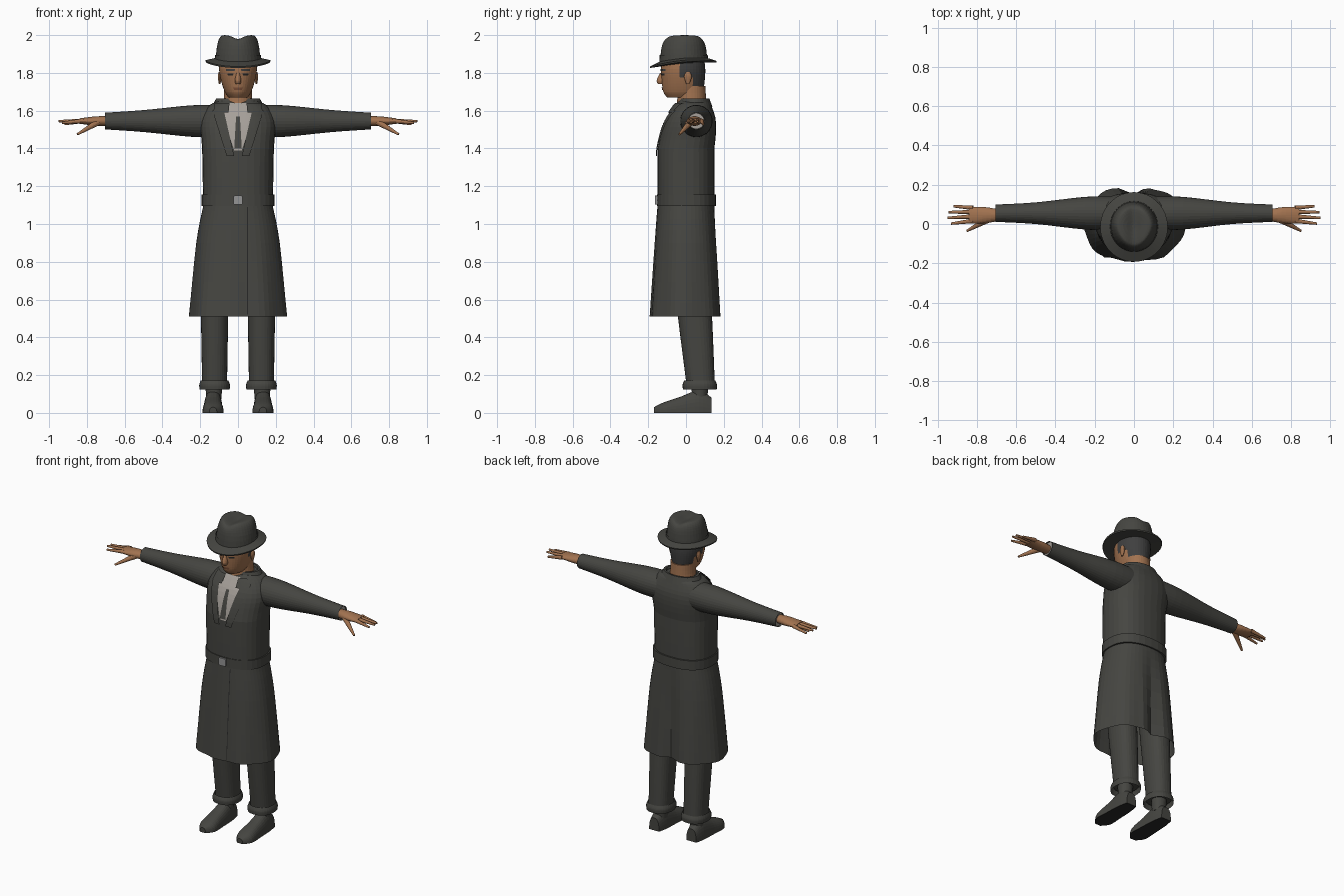
import bpy, bmesh, math
from mathutils import Vector
from mathutils.bvhtree import BVHTree
from mathutils.geometry import interpolate_bezier

cube = bpy.data.objects.get("Cube")
if cube:
    bpy.data.objects.remove(cube)


def material(name, *rgb):
    mat = bpy.data.materials.new(name)
    mat.use_nodes = True
    color = (*rgb, 1)
    mat.diffuse_color = color
    mat.node_tree.nodes["Principled BSDF"].inputs["Base Color"].default_value = color
    return mat


COAT = material("charcoal cloth", .06, .06, .053)
SEAM = material("dark seam", .02, .02, .02)
SKIN = material("tan skin", .36, .17, .08)
LIPS = material("brown lips", .2, .08, .04)
HAIR = material("dark hair", .05, .05, .05)
SHIRT = material("pale grey shirt", .38, .35, .32)
METAL = material("grey metal", .3, .3, .3)
made = []


def finish(name, bm, mats, mirror=False):
    """Turn a bmesh into an object, mirrored left to right if asked."""
    mesh = bpy.data.meshes.new(name)
    bm.to_mesh(mesh)
    bm.free()
    for mat in mats:
        mesh.materials.append(mat)
    part = bpy.data.objects.new(name, mesh)
    bpy.context.collection.objects.link(part)
    if mirror:
        part.modifiers.new("Mirror", "MIRROR")
    made.append(part)
    return part


def smooth_path(keys, steps):
    """Round off a list of (position, radius, radius) keys with bezier spans."""
    path = []
    last = len(keys) - 1
    for i in range(last):
        start, end = keys[i], keys[i + 1]
        before, after = keys[max(i - 1, 0)], keys[min(i + 2, last)]
        span = interpolate_bezier(start, start + (end - before) / 6,
                                  end - (after - start) / 6, end, steps + 1)
        path += span[:-1]
    return path + [keys[-1]]


def loft(name, at, keys, *mats, axis="z", aspect=1, power=2, sides=32, steps=4,
         caps=True, mirror=False, bend=None, paint=None):
    """Skin rounded sections along an axis; a key is position, radius and maybe depth."""
    keys = [Vector((key[0], key[1], key[2] if len(key) > 2 else key[1] * aspect))
            for key in keys]
    bm = bmesh.new()
    loops = []
    for t, across, deep in smooth_path(keys, steps):
        loop = []
        for i in range(sides):
            angle = math.tau * i / sides
            c, s = math.cos(angle), math.sin(angle)
            u = at[0] + across * math.copysign(abs(c) ** (2 / power), c)
            v = at[1] + deep * math.copysign(abs(s) ** (2 / power), s)
            point = Vector({"x": (t, u, v), "y": (u, t, v), "z": (u, v, t)}[axis])
            if bend:
                bend(point)
            loop.append(bm.verts.new(point))
        loops.append(loop)
    for low, high in zip(loops, loops[1:]):
        for i in range(sides):
            j = (i + 1) % sides
            bm.faces.new((low[i], low[j], high[j], high[i]))
    if caps:
        bm.faces.new(loops[0])
        bm.faces.new(loops[-1])
    bmesh.ops.recalc_face_normals(bm, faces=bm.faces[:])
    if paint:
        for face in bm.faces:
            face.material_index = int(paint(face.calc_center_median(), face.normal))
    return finish(name, bm, mats, mirror)


def limb(name, start, end, thick, thin, mat):
    """Mirrored tapered rod between two points."""
    start, end = Vector(start), Vector(end)
    way = end - start
    bm = bmesh.new()
    bmesh.ops.create_cone(bm, cap_ends=True, segments=12, radius1=thick, radius2=thin,
                          depth=way.length)
    bm.transform(way.to_track_quat("Z", "Y").to_matrix().to_4x4())
    bmesh.ops.translate(bm, verts=bm.verts, vec=(start + end) / 2)
    finish(name, bm, [mat], mirror=True)


def plate(name, target, top, bottom, top_half, bottom_half, mat,
          lift=.004, mirror=False, cells=8):
    """Lay a thin tapering patch on the front of a part; ends are given in x and z."""
    tree = BVHTree.FromPolygons([v.co for v in target.data.vertices],
                                [p.vertices for p in target.data.polygons])
    bm = bmesh.new()
    rows = []
    for i in range(cells + 1):
        x, z = Vector(top).lerp(Vector(bottom), i / cells)
        half = top_half + (bottom_half - top_half) * i / cells
        row = []
        for j in range(cells + 1):
            point = Vector((x + half * (2 * j / cells - 1), -1, z))
            hit = tree.ray_cast(point, Vector((0, 1, 0)))[0]
            point.y = (hit or tree.find_nearest(point)[0]).y - lift
            row.append(bm.verts.new(point))
        rows.append(row)
    for upper, lower in zip(rows, rows[1:]):
        for j in range(cells):
            bm.faces.new((upper[j], lower[j], lower[j + 1], upper[j + 1]))
    finish(name, bm, [mat], mirror)


# Coat body, with the shoulders set back
def shoulders_back(point):
    point.y += max(0, point.z - 1.4) / 6


torso = loft("coat_body", (0, 0),
             [(1.1, .185, .15), (1.4, .19, .15), (1.54, .2, .135), (1.62, .16, .1), (1.65, .11, .08)],
             COAT, power=2.4, bend=shoulders_back)


# Flared coat skirt with soft folds and a dip at the back
def folds(point):
    flare = 1.1 - point.z
    ripple = 1 + flare * math.cos(8 * math.atan2(point.y, point.x) + 1) / 25
    point.x *= ripple
    point.y *= ripple
    if point.y > 0:
        point.y -= flare * max(0, .07 - abs(point.x))


skirt = loft("coat_skirt", (0, 0), [(.51, .256, .19), (.9, .22, .165), (1.1, .183, .15)],
             COAT, power=2.3, sides=48, caps=False, bend=folds)
plate("coat_front_edge", skirt, (.05, 1.09), (.05, .52), .002, .002, SEAM)

# Belt and buckle
loft("belt", (0, .003), [(1.095, .193), (1.155, .193)], COAT, aspect=.81, power=2.4)
loft("buckle", (0, 1.126), [(-.163, .024), (-.14, .024)], METAL, axis="y", power=8)

# Shirt, tie, lapels and collar
plate("shirt_front", torso, (0, 1.6), (0, 1.39), .09, .02, SHIRT)
plate("shirt_neck", torso, (0, 1.64), (0, 1.59), .05, .05, SHIRT)
plate("tie", torso, (0, 1.57), (0, 1.4), .01, .02, COAT, lift=.007)
plate("lapel", torso, (.105, 1.6), (.04, 1.36), .03, .02, COAT, lift=.009, mirror=True)
plate("collar_wing", torso, (.085, 1.64), (.09, 1.59), .04, .04, COAT, lift=.014, mirror=True)
loft("collar_band", (0, .045), [(1.62, .14), (1.665, .115), (1.665, .1), (1.63, .09)],
     COAT, aspect=.68, steps=1, caps=False)

# Sleeves with pale linings
loft("sleeve", (.055, 1.545), [(.1, .085), (.25, .083), (.5, .055, .058), (.705, .044)],
     COAT, axis="x", mirror=True, caps=False)
loft("sleeve_lining", (.055, 1.545), [(.66, .04), (.695, .042)], SHIRT, axis="x", mirror=True)

# Hands: the fingers fan out from the palm and the outer ones are shorter
loft("palm", (.045, 1.545), [(.67, .025, .025), (.75, .04, .025), (.84, .043, .014)],
     SKIN, axis="x", mirror=True)
for i, label in enumerate(("index", "middle", "ring", "little")):
    off_centre = i - 1.3
    drop = off_centre ** 2 / 90
    limb(label + "_finger", (.82, .045 + off_centre / 45, 1.546),
         (.95 - drop, .04 + off_centre / 34, 1.545 - drop / 2), .012, .006, SKIN)
limb("thumb", (.74, .025, 1.54), (.85, -.035, 1.475), .018, .006, SKIN)

# Neck and head, with hair by region
loft("neck", (0, .03), [(1.6, .1, .085), (1.65, .077), (1.73, .073)], SKIN)
head = loft("head", (0, -.015),
            [(1.67, .05, .085), (1.7, .07, .105), (1.76, .09, .114), (1.82, .1, .117), (1.88, .095, .11)],
            SKIN, HAIR, sides=40,
            paint=lambda c, n: c.z > 1.73 and c.y > (.03 if c.z < 1.77 else -.03))
loft("nose", (0, -.13), [(1.74, .012, .018), (1.76, .017, .025), (1.8, .008)], SKIN)
loft("ear", (.097, .01), [(1.74, .004), (1.78, .01), (1.805, .005)],
     SKIN, aspect=2, mirror=True)
plate("eye", head, (.04, 1.797), (.04, 1.787), .016, .014, SEAM, mirror=True)
plate("eyebrow", head, (.04, 1.82), (.04, 1.81), .024, .022, HAIR, mirror=True)
plate("lips", head, (0, 1.722), (0, 1.71), .027, .02, LIPS)


# Hat: brim turned up at the sides and down in front, crown creased along the middle
def curl(point):
    reach = math.hypot(point.x, point.y)
    point.z += 2.5 * reach * point.x ** 2 + point.y / (9 if point.y < 0 else 20)


def crease(point):
    high = max(0, point.z - 1.92)
    point.x *= 1 - 20 * high * max(0, -point.y)
    point.z -= high * math.exp(-(point.x * 28) ** 2) / 4


loft("hat_brim", (0, -.015), [(1.85, .1), (1.847, .17), (1.855, .172), (1.875, .12)],
     COAT, aspect=1.03, sides=48, steps=1, bend=curl)
loft("hat_band", (0, -.012), [(1.86, .123), (1.895, .121)], COAT, aspect=1.05, caps=False)
loft("hat_crown", (0, -.012), [(1.86, .12), (1.95, .11), (1.99, .095), (2, .07), (1.996, .01)],
     COAT, aspect=1.05, sides=40, bend=crease)


# Trousers leaning back towards the ankle, with turned-up cuffs
def lean(point):
    point.y += .09 - point.z / 12


loft("trouser_leg", (.124, 0), [(.15, .066, .075), (.5, .072, .09), (.75, .078, .095)],
     COAT, power=2.3, mirror=True, bend=lean)
loft("trouser_cuff", (.124, .073), [(.125, .08), (.15, .081), (.172, .073)],
     COAT, aspect=1.12, power=2.3, mirror=True, caps=False)


# Shoes flat on the ground, with dark undersides
def flatten(point):
    point.z = max(0, point.z)


loft("sock", (.128, .073), [(.07, .04), (.17, .046)], COAT, mirror=True)
loft("shoe", (.132, 0),
     [(.135, .035, .08), (.07, .047, .12), (-.03, .052, .085), (-.12, .054, .055), (-.17, .02, .03)],
     COAT, SEAM, axis="y", power=2.6, mirror=True, bend=flatten, paint=lambda c, n: n.z < -.7)

# Smooth shading that keeps sharp edges
for part in bpy.context.view_layer.objects:
    part.select_set(part in made)
bpy.context.view_layer.objects.active = made[0]
bpy.ops.object.shade_smooth_by_angle(angle=math.radians(45))
